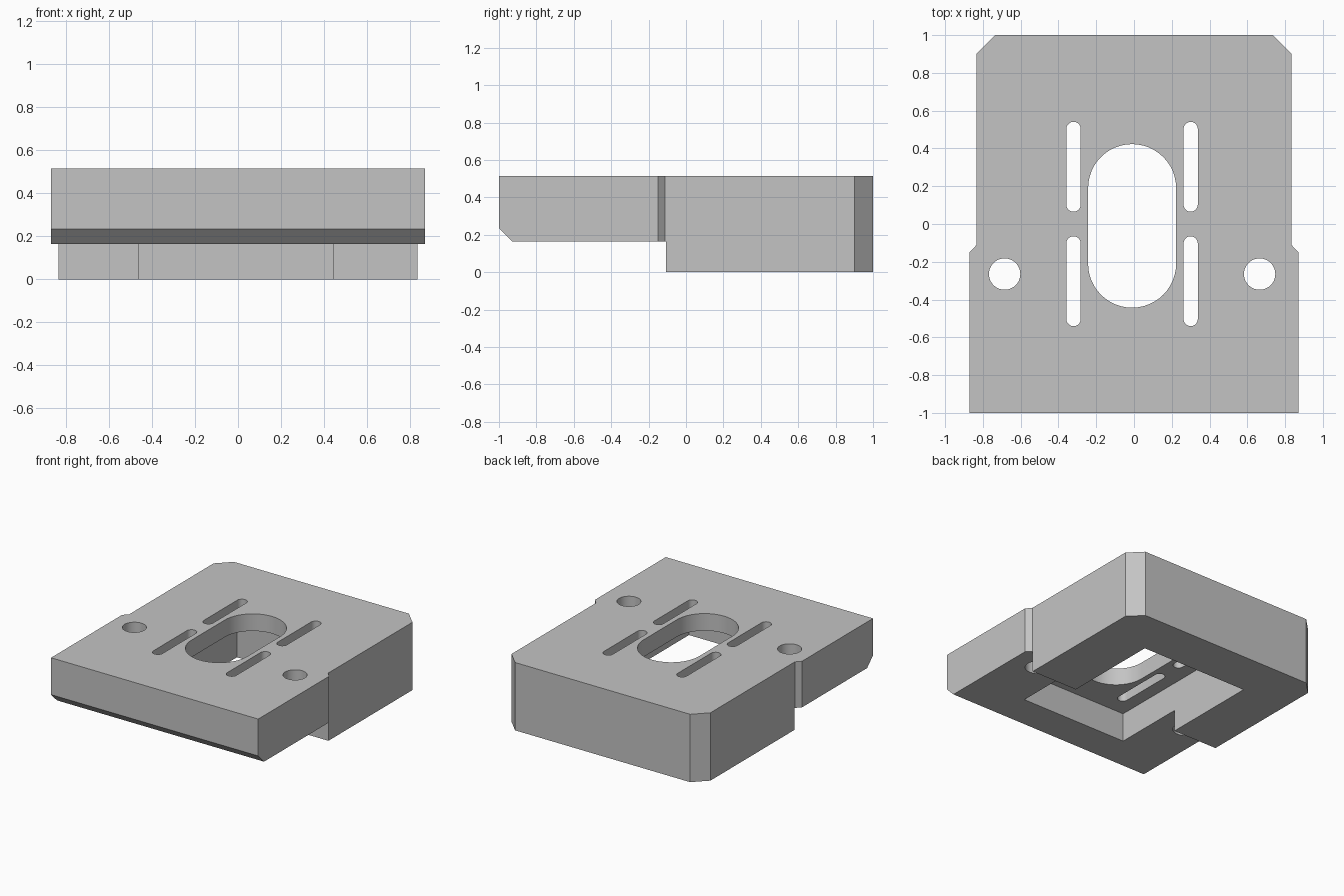
import bpy, bmesh, math
from mathutils import Vector

if "Cube" in bpy.data.objects:
    bpy.data.objects.remove(bpy.data.objects["Cube"], do_unlink=True)

grey = bpy.data.materials.new("plain grey")
grey.use_nodes = True
grey.diffuse_color = (0.55, 0.55, 0.55, 1)
grey.node_tree.nodes["Principled BSDF"].inputs["Base Color"].default_value = (0.55, 0.55, 0.55, 1)

TOP = 0.515      # upper face
STEP = 0.165     # underside of the front ledge
CX = -0.01       # centre line of the openings


def prism(name, points, offset):
    """Extrude a closed loop of 3D points along an offset."""
    bm = bmesh.new()
    face = bm.faces.new([bm.verts.new(p) for p in points])
    out = bmesh.ops.extrude_face_region(bm, geom=[face])
    moved = [v for v in out["geom"] if isinstance(v, bmesh.types.BMVert)]
    bmesh.ops.translate(bm, verts=moved, vec=Vector(offset))
    bmesh.ops.recalc_face_normals(bm, faces=bm.faces)
    mesh = bpy.data.meshes.new(name)
    bm.to_mesh(mesh)
    bm.free()
    mesh.materials.append(grey)
    obj = bpy.data.objects.new(name, mesh)
    bpy.context.collection.objects.link(obj)
    return obj


def slot(name, x, y, radius, half=0.0, n=24):
    """Through cutter with round ends; half is half of the straight length."""
    pts = []
    for i in range(2 * n + 2):
        if half == 0 and i in (n, 2 * n + 1):
            continue
        end = i // (n + 1)
        a = math.pi * (i - end) / n
        dy = half if end == 0 else -half
        pts.append((x + radius * math.cos(a), y + dy + radius * math.sin(a), -0.1))
    return prism(name, pts, (0, 0, TOP + 0.2))


# Block outline with chamfered back corners and wider front shoulders
half = [(0.87, -1), (0.87, -0.15), (0.835, -0.112), (0.835, 0.9), (0.735, 1)]
outline = half + [(-x, y) for x, y in reversed(half)]
body = prism("mounting_block", [(x, y, 0) for x, y in outline], (0, 0, TOP))

# Step under the front ledge, including its lower front chamfer
under = [(-1.1, -0.1), (-0.108, -0.1), (-0.108, STEP), (-0.93, STEP),
         (-1, 0.235), (-1.1, 0.335)]
cutters = [prism("step_cutter", [(-1.2, y, z) for y, z in under], (2.4, 0, 0))]

# Rectangular pocket in the underside
pocket = [(-0.46, -0.667), (0.442, -0.667), (0.442, 0.645), (-0.46, 0.645)]
cutters.append(prism("pocket_cutter", [(x, y, -0.1) for x, y in pocket], (0, 0, 0.485)))

# Central opening, four narrow slots and two round holes
cutters.append(slot("opening_cutter", CX, CX, 0.233, 0.2))
for side in (-1, 1):
    cutters.append(slot("hole_cutter", CX + side * 0.675, -0.265, 0.083))
    for end in (-1, 1):
        cutters.append(slot("slot_cutter", CX + side * 0.31, end * 0.303, 0.038, 0.2, 10))

bpy.ops.object.select_all(action="DESELECT")
body.select_set(True)
bpy.context.view_layer.objects.active = body
for cutter in cutters:
    cutter.hide_render = True
    mod = body.modifiers.new("cut", "BOOLEAN")
    mod.operation = "DIFFERENCE"
    mod.solver = "EXACT"
    mod.object = cutter
    bpy.ops.object.modifier_apply(modifier=mod.name)
    bpy.data.objects.remove(cutter, do_unlink=True)

bpy.ops.object.shade_smooth_by_angle(angle=math.radians(30))
